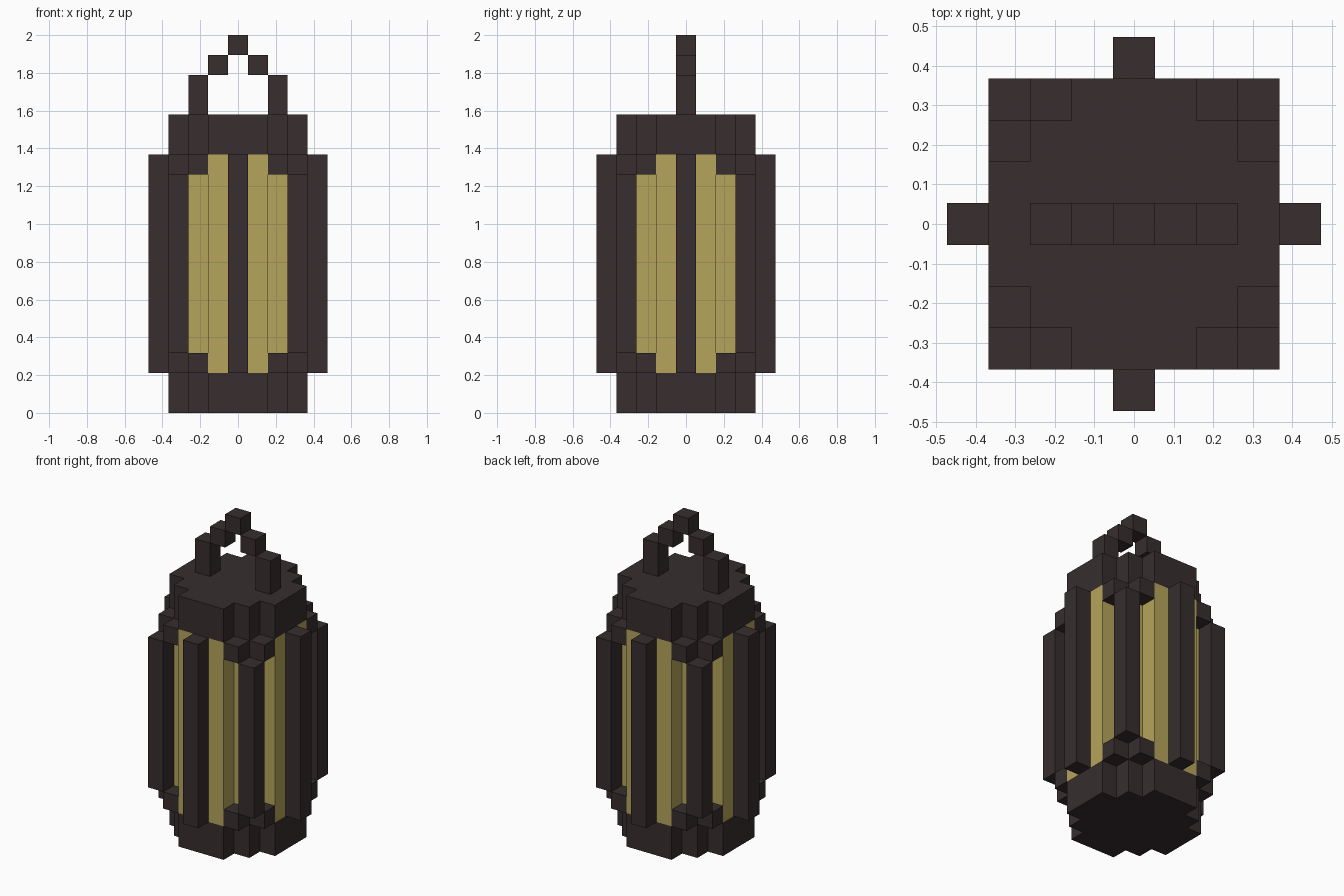
import bpy, bmesh

if "Cube" in bpy.data.objects:
    bpy.data.objects.remove(bpy.data.objects["Cube"])

U = 2 / 19  # size of one cube cell; the lantern is 19 cells tall


def material(name, rgb):
    m = bpy.data.materials.new(name)
    m.diffuse_color = (*rgb, 1)
    m.use_nodes = True
    m.node_tree.nodes["Principled BSDF"].inputs["Base Color"].default_value = m.diffuse_color
    return m


IRON = material("dark_iron", (0.038, 0.027, 0.028))
GLASS = material("yellow_glass", (0.468, 0.376, 0.105))


def finish(bm, name, mat):
    bmesh.ops.recalc_face_normals(bm, faces=bm.faces)
    mesh = bpy.data.meshes.new(name)
    bm.to_mesh(mesh)
    bm.free()
    mesh.materials.append(mat)
    bpy.context.collection.objects.link(bpy.data.objects.new(name, mesh))


def boxes(name, cells, mat=IRON):
    """Each cell column: (x, y, bottom layer, top layer), one cell wide."""
    bm = bmesh.new()
    for x, y, z0, z1 in cells:
        vs = bmesh.ops.create_cube(bm, size=1)["verts"]
        for v in vs:
            v.co = ((v.co.x + x) * U, (v.co.y + y) * U, (z1 if v.co.z > 0 else z0) * U)
    finish(bm, name, mat)


def turn(points):
    """Repeat points around z in four quarter turns."""
    out = []
    for _ in range(4):
        out += points
        points = [(-p[1], p[0], *p[2:]) for p in points]
    return out


# stepped round footprint shared by base, glass and cap
OUTLINE = turn([(1.5, -3.5), (1.5, -2.5), (2.5, -2.5), (2.5, -1.5), (3.5, -1.5)])


def prism(name, z0, z1, mat, capped=True):
    bm = bmesh.new()
    low = [bm.verts.new((x * U, y * U, z0 * U)) for x, y in OUTLINE]
    high = [bm.verts.new((x * U, y * U, z1 * U)) for x, y in OUTLINE]
    n = len(low)
    for i in range(n):
        j = (i + 1) % n
        bm.faces.new((low[i], low[j], high[j], high[i]))
    if capped:
        bm.faces.new(low[::-1])
        bm.faces.new(high)
    finish(bm, name, mat)


# body
prism("base", 0, 2, IRON)
prism("glass", 2, 13, GLASS, capped=False)
prism("cap", 13, 15, IRON)

# vertical bars: four on the sides, four on the corners
boxes("side_bars", turn([(0, -4, 2, 13)]))
boxes("corner_bars", turn([(3, -3, 3, 12)]))

# small brackets joining the corner bars to base and cap
for name, z in (("lower_brackets", 2), ("upper_brackets", 12)):
    boxes(name, turn([(2, -3, z, z + 1), (3, -2, z, z + 1)]))

# stepped carrying handle
boxes("handle", [(s * x, 0, a, b) for s in (-1, 1) for x, a, b in ((2, 15, 17), (1, 17, 18))]
      + [(0, 0, 18, 19)])
